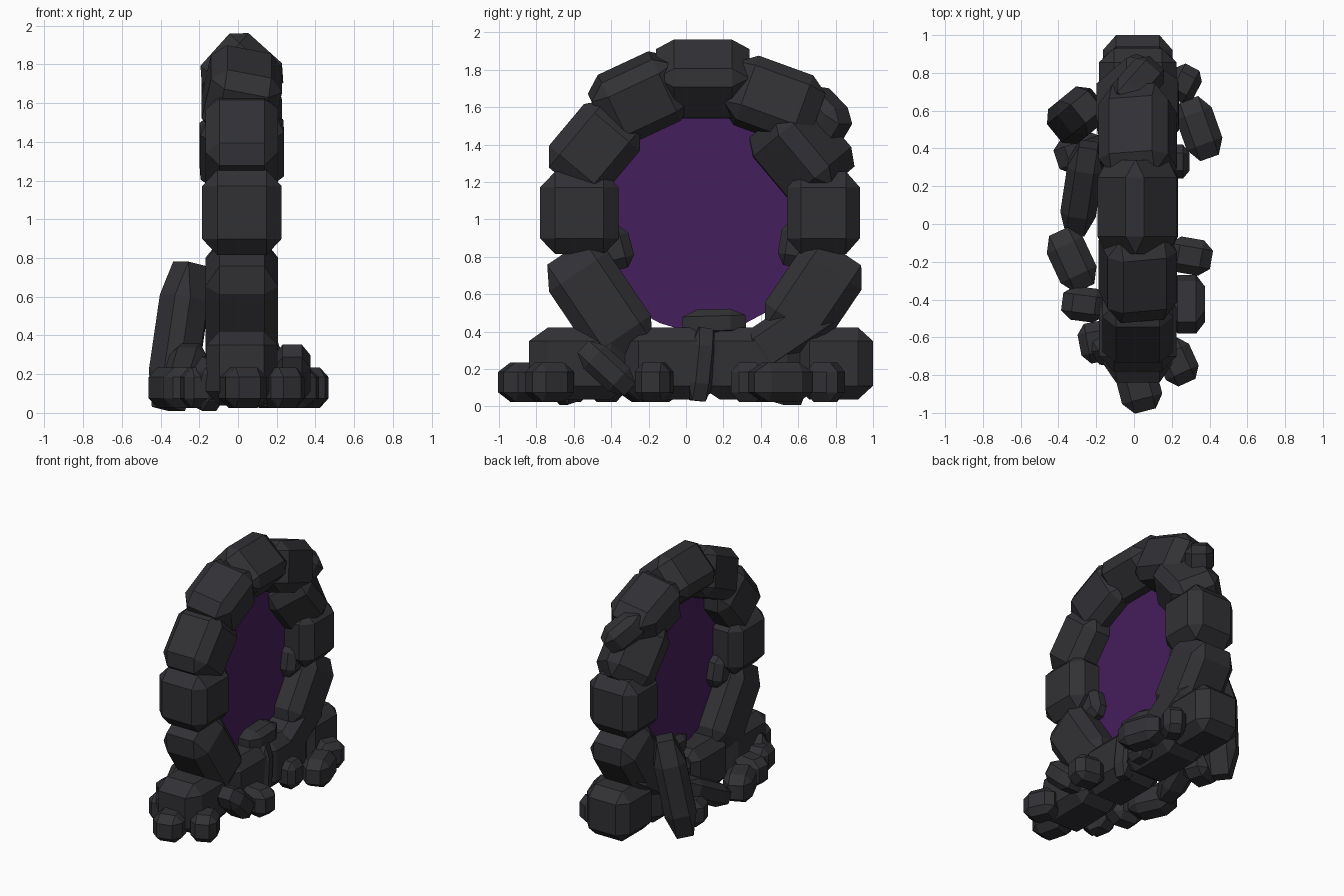
import bpy, bmesh, math
from mathutils import Vector, Matrix

if "Cube" in bpy.data.objects:
    bpy.data.objects.remove(bpy.data.objects["Cube"])

def material(name, rgb):
    m = bpy.data.materials.new(name)
    m.diffuse_color = (*rgb, 1)
    m.use_nodes = True
    m.node_tree.nodes["Principled BSDF"].inputs["Base Color"].default_value = m.diffuse_color
    return m

STONE = material("dark stone", (0.031, 0.031, 0.036))
PURPLE = material("portal purple", (0.060, 0.013, 0.108))

def finish(bm, name, mat):
    me = bpy.data.meshes.new(name)
    bm.to_mesh(me)
    bm.free()
    me.materials.append(mat)
    ob = bpy.data.objects.new(name, me)
    bpy.context.collection.objects.link(ob)
    return ob

def stone(name, loc, size, rot, bevel=0.19):
    """Chamfered block, chamfer stretched with the block."""
    bm = bmesh.new()
    bmesh.ops.create_cube(bm, size=1)
    bmesh.ops.bevel(bm, geom=bm.edges[:], offset=bevel, segments=1,
                    affect='EDGES', profile=0.5)
    m = Matrix.Translation(loc) @ rot.to_4x4() @ Matrix.Diagonal((*size, 1))
    bmesh.ops.transform(bm, matrix=m, verts=bm.verts[:])
    return finish(bm, name, STONE)

def rock(name, a, b, w, h):
    """Rock lying between end points a and b."""
    a, b = Vector(a), Vector(b)
    rot = (b - a).to_track_quat('Y', 'Z').to_matrix()
    stone(name, (a + b) / 2, (w, (b - a).length, h), rot, 0.24)

def turn(deg, axis='X'):
    return Matrix.Rotation(math.radians(deg), 3, axis)

# Ring stones: y, z, length, depth, angle, roll about own length
ring = [
    (0.09, 1.75, 0.50, 0.36, 0, 42),
    (-0.25, 1.65, 0.48, 0.37, 25, 12),
    (-0.49, 1.38, 0.47, 0.39, 50, 0),
    (-0.57, 1.035, 0.44, 0.42, 90, 0),
    (-0.46, 0.55, 0.66, 0.38, -56, 0),
    (0.465, 1.63, 0.50, 0.37, -20, -12),
    (0.62, 1.36, 0.48, 0.38, -50, 42),
    (0.735, 1.035, 0.44, 0.39, 90, 0),
    (0.68, 0.59, 0.56, 0.39, 56, 0),
    (0.55, 0.39, 0.54, 0.27, 34, 0),
]
for i, (y, z, ln, d, ang, roll) in enumerate(ring):
    w = 0.41 if ang == 90 else 0.375
    stone(f"ring_stone_{i + 1}", (0.02, y, z), (w, ln, d), turn(ang) @ turn(roll, 'Y'))

# Foundation stones: y, length
for i, (y, ln) in enumerate([(-0.57, 0.54), (-0.10, 0.50), (0.36, 0.58), (0.79, 0.42)]):
    stone(f"base_stone_{i + 1}", (0.02, y, 0.23), (0.37, ln, 0.385), Matrix.Identity(3))

# Portal surface
bm = bmesh.new()
bmesh.ops.create_circle(bm, cap_ends=True, segments=32, radius=0.6)
bmesh.ops.transform(bm, verts=bm.verts[:], matrix=Matrix.Translation((0.02, 0.09, 1.0))
                    @ Matrix.Rotation(math.pi / 2, 4, 'Y'))
finish(bm, "portal_surface", PURPLE)

# Rocks lying flat on the ground: end x y, end x y, width
ground = [
    (0.22, 0.66, 0.31, 0.83, 0.16),
    (0.29, 0.66, 0.40, 0.35, 0.20),
    (0.22, 0.24, 0.22, 0.42, 0.15),
    (0.18, -0.15, 0.41, -0.19, 0.19),
    (0.18, -0.62, 0.28, -0.84, 0.19),
    (-0.01, -0.72, 0.06, -0.99, 0.22),
    (-0.41, 0.34, -0.17, 0.42, 0.20),
    (-0.40, -0.04, -0.26, -0.34, 0.21),
    (-0.38, -0.41, -0.15, -0.44, 0.18),
    (-0.22, -0.52, -0.18, -0.73, 0.18),
]
for i, (x0, y0, x1, y1, w) in enumerate(ground):
    rock(f"ground_rock_{i + 1}", (x0, y0, 0.13), (x1, y1, 0.13), w, 0.21)

# Leaning rocks against the base
rock("leaning_slab", (-0.36, 0.53, 0.02), (-0.25, 0.62, 0.77), 0.24, 0.23)
rock("leaning_rock_back", (-0.31, -0.04, 0.08), (-0.24, 0.42, 0.32), 0.19, 0.17)
rock("leaning_rock_side", (0.28, -0.55, 0.32), (0.28, -0.30, 0.09), 0.19, 0.17)
rock("leaning_rock_front", (-0.17, -0.62, 0.02), (-0.13, -0.68, 0.28), 0.16, 0.16)
rock("upright_rock", (0.14, 0.10, 0.42), (0.15, 0.06, 0.03), 0.14, 0.14)

# Rocks lodged in the ring
rock("lodged_rock_top", (-0.07, 0.64, 1.67), (0.10, 0.83, 1.47), 0.20, 0.20)
rock("lodged_rock_sill", (0.06, -0.02, 0.44), (0.06, 0.32, 0.45), 0.20, 0.15)
rock("lodged_rock_left", (0.02, -0.42, 0.96), (0.02, -0.36, 0.73), 0.20, 0.20)
rock("lodged_rock_right", (0.02, 0.60, 0.99), (0.02, 0.56, 0.75), 0.20, 0.16)
